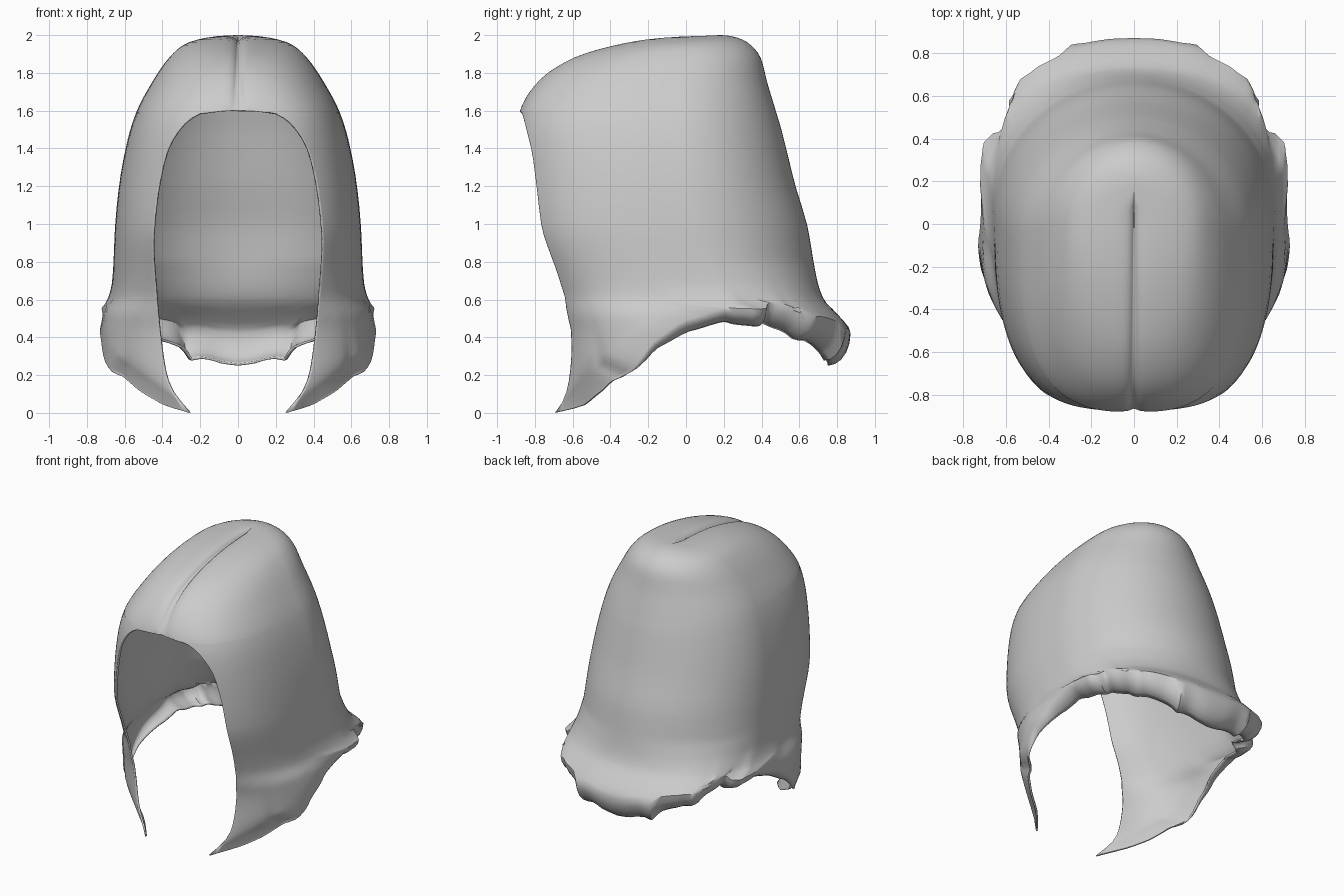
import bpy, bmesh, math, random

random.seed(4)
cube = bpy.data.objects.get("Cube")
if cube:
    bpy.data.objects.remove(cube, do_unlink=True)


def curve(keys):
    """Smooth monotone interpolation through (position, value) pairs."""
    xs, ys = zip(*sorted(keys))
    n = len(xs)
    slope = [(ys[i + 1] - ys[i]) / (xs[i + 1] - xs[i]) for i in range(n - 1)]
    tan = [slope[0]]
    for a, b in zip(slope, slope[1:]):
        tan.append(2 * a * b / (a + b) if a * b > 0 else 0)
    tan.append(slope[-1])

    def value(x):
        x = min(max(x, xs[0]), xs[-1])
        i = max(k for k in range(n - 1) if xs[k] <= x)
        h = xs[i + 1] - xs[i]
        t = (x - xs[i]) / h
        return (ys[i] * (1 + 2 * t) * (1 - t) ** 2 + tan[i] * h * t * (1 - t) ** 2
                + ys[i + 1] * t * t * (3 - 2 * t) - tan[i + 1] * h * t * t * (1 - t))
    return value


def depth(z):
    # Square-root spacing keeps the crown round
    return math.sqrt(max(0, 2 - z))


def ramp(x, low, high):
    return min(1, max(0, (x - low) / (high - low)))


# Level sections: height, half width, front y of the closed oval, back y, middle y
OUTLINE = [
    (2.0, 0, .18, .18, .18), (1.98, .2, -.2, .29, .08), (1.95, .285, -.37, .34, .03),
    (1.88, .365, -.6, .395, 0), (1.75, .455, -.79, .43, -.04), (1.6, .535, -.88, .475, -.05),
    (1.5, .57, -.9, .505, -.05), (1.4, .595, -.905, .53, -.04), (1.2, .63, -.9, .58, -.02),
    (1.0, .65, -.886, .64, 0), (.7, .665, -.77, .695, .08), (.6, .685, -.725, .73, .13),
    (.53, .725, -.7, .795, .15), (.43, .735, -.668, .87, .15), (.3, .73, -.66, .88, .15),
    (.15, .63, -.69, .87, .15), (.05, .5, -.74, .86, .15), (0, .34, -.9, .86, .15)]
width, front, back, middle = (
    curve([(depth(row[0]), row[k]) for row in OUTLINE]) for k in range(1, 5))

# Half width of the face opening by height
rim = curve([(0, .26), (.1, .34), (.2, .38), (.4, .41), (.6, .43), (.9, .45), (1.1, .435),
             (1.3, .4), (1.4, .37), (1.5, .31), (1.55, .26), (1.59, .18), (1.6, 0)])
# Heights of the flared edge and of the tucked-under hem, front lock to nape
edge = curve([(0, 0), (.05, .12), (.1, .18), (.2, .31), (.3, .47), (.35, .55), (.45, .57),
              (.6, .55), (.75, .5), (.88, .45), (1, .42)])
hem = curve([(0, 0), (.05, .11), (.1, .17), (.2, .28), (.3, .41), (.35, .48), (.45, .48),
             (.6, .43), (.75, .37), (.88, .29), (1, .25)])
wave = curve([(k / 30, random.uniform(-.025, .025) if 0 < k < 30 else 0) for k in range(31)])

COLS = 64
DOME, BROW, FALL, TUCK = 18, 12, 18, 5
EDGE = DOME + BROW + FALL


def squareness(z):
    return .7 + .15 * ramp(z, 1.6, 1.95)


def opening(z):
    if z >= 1.6:
        return 0
    return math.asin(min(.95, rim(z) / width(depth(z))) ** (1 / squareness(z)))


def point(z, a):
    d = depth(z)
    s, c = max(0, math.sin(a)), math.cos(a)
    if c > 0:
        p = squareness(z)
        y = middle(d) + (front(d) - middle(d)) * c ** p
    else:
        # Round at the back, squarer in the flare
        p = 1 - .22 * ramp(z, .8, .5)
        y = middle(d) + (back(d) - middle(d)) * (-c) ** p
    x = width(d) * s ** p
    # Centre parting pressed into the crown
    if z > 1.5 and c > 0:
        groove = .03 * math.exp(-x / .02) * ramp(y, .18, .08)
        z -= groove * ramp(z, 1.6, 1.7)
        y += groove * .5
    return x, y, z


def row_height(r, f):
    if r <= DOME:
        return 1.6 + .4 * math.cos(r / DOME * math.pi / 2)
    if r <= DOME + BROW:
        return 1.6 - .6 * ((r - DOME) / BROW) ** 2
    t = (r - DOME - BROW) / FALL
    return 1 + (max(0, edge(f) + wave(f) * t ** 4) - 1) * t


def tuck(x, y, z, f, t):
    """Roll the flared edge down and inward under itself."""
    away = math.hypot(x, y - .15)
    inward = .12 * ramp(f, .15, .4) * (1 - math.cos(t * math.pi / 2)) / away
    drop = (edge(f) - hem(f)) * math.sin(t * math.pi / 2)
    return x * (1 - inward), y - (y - .15) * inward, z - drop


# Half of the hair shell, from the front edge round to the back
bm = bmesh.new()
grid = []
for r in range(EDGE + TUCK + 1):
    level = min(r, EDGE)
    start = opening(row_height(level, 0))
    flare = ramp(level, DOME + BROW, EDGE) ** 6
    line = []
    for c in range(COLS + 1):
        f = (c / COLS) ** 1.25
        x, y, z = point(row_height(level, f), start + (math.pi - start) * f)
        x *= 1 + flare * wave(1 - f)
        if c == COLS or (c == 0 and r <= DOME):
            x = 0
        if r > EDGE:
            x, y, z = tuck(x, y, z, f, (r - EDGE) / TUCK)
        line.append(bm.verts.new((x, y, z)))
    grid.append(line)
for upper, lower in zip(grid, grid[1:]):
    for c in range(COLS):
        bm.faces.new((upper[c], lower[c], lower[c + 1], upper[c + 1]))
bmesh.ops.remove_doubles(bm, verts=bm.verts, dist=.0005)
mesh = bpy.data.meshes.new("hair_shell")
bm.to_mesh(mesh)
bm.free()

hair = bpy.data.objects.new("hair_shell", mesh)
bpy.context.collection.objects.link(hair)

# Single plain grey
grey = bpy.data.materials.new("light_grey")
grey.use_nodes = True
grey.diffuse_color = (.6, .6, .6, 1)
grey.node_tree.nodes["Principled BSDF"].inputs["Base Color"].default_value = (.6, .6, .6, 1)
mesh.materials.append(grey)

bpy.ops.object.select_all(action='DESELECT')
hair.select_set(True)
bpy.context.view_layer.objects.active = hair
bpy.ops.object.shade_smooth_by_angle(angle=math.radians(45))

# Other half, then a thin inner layer
mirror = hair.modifiers.new("mirror", 'MIRROR')
mirror.use_clip = True
mirror.merge_threshold = .001
shell = hair.modifiers.new("thickness", 'SOLIDIFY')
shell.thickness = .012
shell.offset = -1
